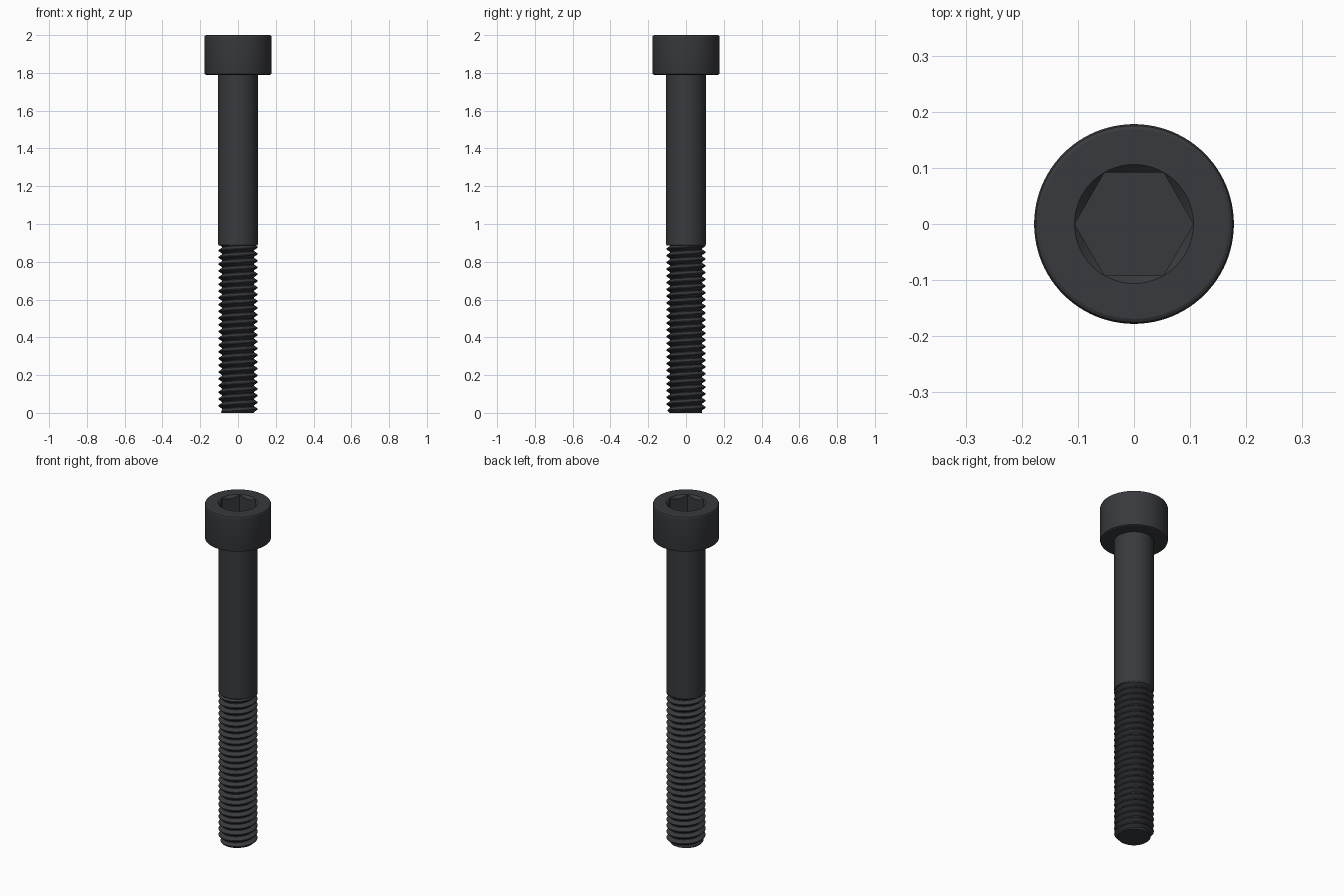
import bpy, bmesh
from math import cos, sin, pi, radians

if "Cube" in bpy.data.objects:
    bpy.data.objects.remove(bpy.data.objects["Cube"])

SEG = 96
R_HEAD, R_SHANK, R_ROOT = 0.178, 0.105, 0.084
Z_HEAD, Z_THREAD = 1.79, 0.885
PITCH = 1 / 28

mat = bpy.data.materials.new("black_oxide_steel")
mat.diffuse_color = (0.04, 0.042, 0.047, 1)
mat.use_nodes = True
mat.node_tree.nodes["Principled BSDF"].inputs["Base Color"].default_value = mat.diffuse_color


def finish(name, bm, angle=25):
    me = bpy.data.meshes.new(name)
    bm.to_mesh(me)
    bm.free()
    ob = bpy.data.objects.new(name, me)
    bpy.context.collection.objects.link(ob)
    me.materials.append(mat)
    bpy.ops.object.select_all(action='DESELECT')
    ob.select_set(True)
    bpy.context.view_layer.objects.active = ob
    bpy.ops.object.shade_smooth_by_angle(angle=radians(angle))
    return ob


def lathe(name, rows, cap_last=False):
    """Each row maps an angle to (radius, height); rows run from bottom/outside to inside."""
    bm = bmesh.new()
    rings = []
    for row in rows:
        ring = []
        for i in range(SEG):
            a = 2 * pi * i / SEG
            r, z = row(a)
            ring.append(bm.verts.new((r * cos(a), r * sin(a), z)))
        rings.append(ring)
    for lo, hi in zip(rings, rings[1:]):
        for i in range(SEG):
            j = (i + 1) % SEG
            bm.faces.new((lo[i], lo[j], hi[j], hi[i]))
    if cap_last:
        bm.faces.new(rings[-1])
    return finish(name, bm)


def circle(r, z):
    return lambda a: (r, z)


def hex_radius(a):
    return 0.0915 / cos(a % (pi / 3) - pi / 6)


# Head with chamfered rim and countersunk hexagonal socket
R_SINK = 0.106
lathe("socket_head", [
    circle(R_SHANK, Z_HEAD), circle(R_HEAD - 0.008, Z_HEAD),
    circle(R_HEAD - 0.002, Z_HEAD + 0.003), circle(R_HEAD, Z_HEAD + 0.009),
    circle(R_HEAD, 1.991), circle(R_HEAD - 0.003, 1.997), circle(R_HEAD - 0.009, 2.0),
    circle(R_SINK, 2.0),
    lambda a: (hex_radius(a), 2.0 - (R_SINK - hex_radius(a))),
    lambda a: (hex_radius(a), 1.893)], cap_last=True)

# Plain shank
lathe("shank", [
    circle(R_ROOT - 0.002, Z_THREAD), circle(R_SHANK - 0.004, Z_THREAD),
    circle(R_SHANK, Z_THREAD + 0.006), circle(R_SHANK, Z_HEAD)])

# Helical thread: one V profile swept along a right-hand helix, then trimmed flat
N = 64
PROFILE = [(0.0, R_ROOT), (0.12, R_ROOT), (0.5, R_SHANK - 0.001), (0.62, R_SHANK - 0.001), (1.0, R_ROOT)]
bm = bmesh.new()
prev = None
for i in range(-2 * N, int((Z_THREAD / PITCH + 2) * N)):
    a = 2 * pi * (i % N) / N
    col = []
    for f, r in PROFILE:
        z = PITCH * (i / N + f)
        r = min(r, 0.086 + max(z, 0))        # chamfered tip
        col.append(bm.verts.new((r * cos(a), r * sin(a), z)))
    if prev:
        for k in range(len(PROFILE) - 1):
            bm.faces.new((prev[k], col[k], col[k + 1], prev[k + 1]))
    prev = col
bmesh.ops.remove_doubles(bm, verts=bm.verts[:], dist=1e-5)
for z, n in ((Z_THREAD, 1), (0, -1)):
    cut = bmesh.ops.bisect_plane(bm, geom=bm.verts[:] + bm.edges[:] + bm.faces[:],
                                 plane_co=(0, 0, z), plane_no=(0, 0, n), clear_outer=True)
bmesh.ops.holes_fill(bm, edges=[e for e in cut["geom_cut"] if isinstance(e, bmesh.types.BMEdge)], sides=0)
bmesh.ops.recalc_face_normals(bm, faces=bm.faces[:])
finish("thread", bm)
